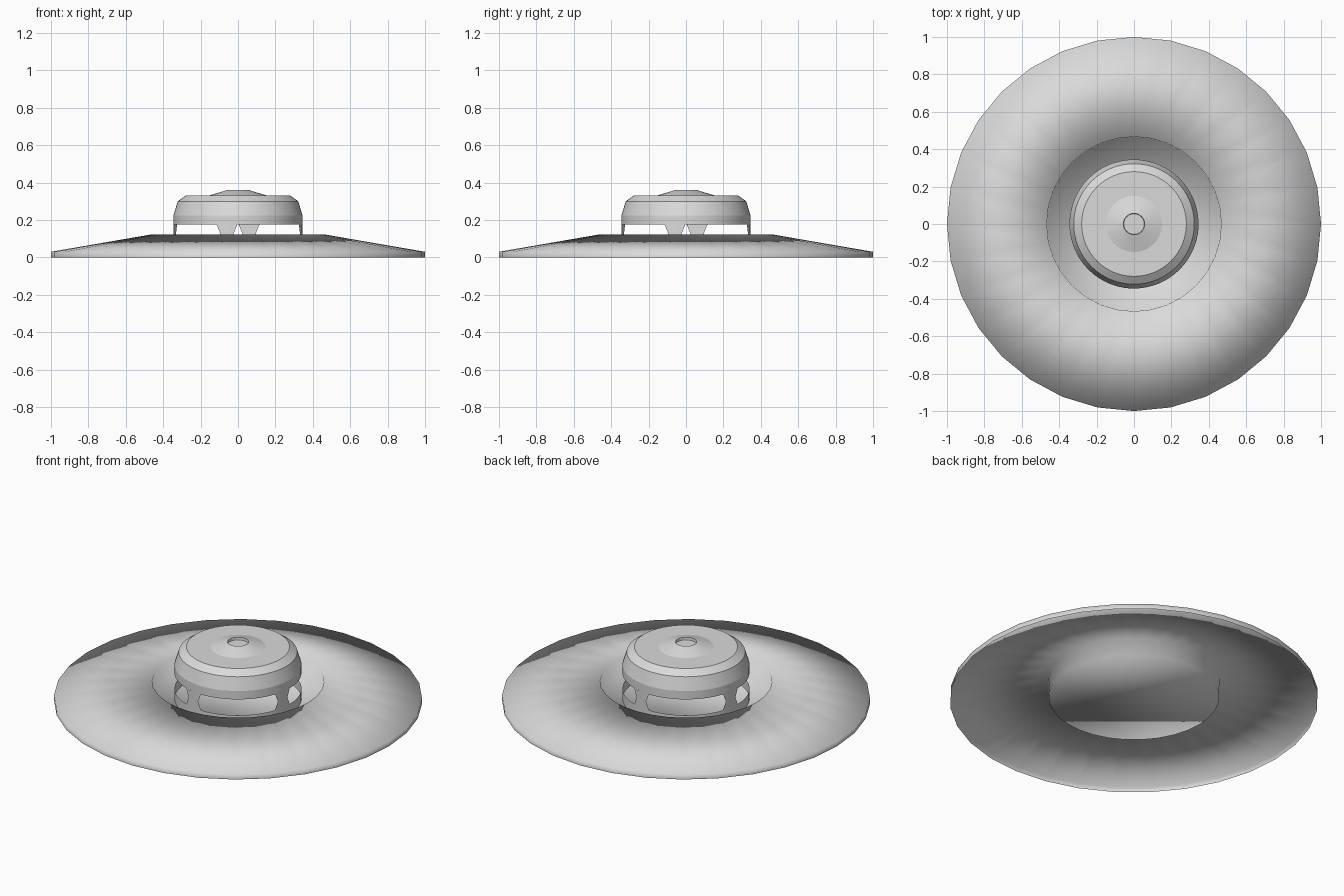
import bpy, bmesh, math

if "Cube" in bpy.data.objects:
    bpy.data.objects.remove(bpy.data.objects["Cube"])

SEG = 32

hull = bpy.data.materials.new("light_grey_metal")
hull.diffuse_color = (0.7, 0.7, 0.7, 1)
hull.use_nodes = True
hull.node_tree.nodes["Principled BSDF"].inputs["Base Color"].default_value = hull.diffuse_color


def finish(name, bm, recalc, angle=None):
    """Turn a bmesh into a smooth shaded object."""
    if recalc:
        bmesh.ops.recalc_face_normals(bm, faces=bm.faces)
    me = bpy.data.meshes.new(name)
    bm.to_mesh(me)
    bm.free()
    me.materials.append(hull)
    ob = bpy.data.objects.new(name, me)
    bpy.context.collection.objects.link(ob)
    bpy.ops.object.select_all(action='DESELECT')
    ob.select_set(True)
    bpy.context.view_layer.objects.active = ob
    if angle is None:
        bpy.ops.object.shade_smooth()
    else:
        bpy.ops.object.shade_smooth_by_angle(angle=math.radians(angle))
    return ob


def lathe(name, profile, cap_end=False, angle=None, seg=SEG):
    """Revolve (radius, z) points, listed from outside to inside, around z."""
    bm = bmesh.new()
    rings = []
    for r, z in profile:
        rings.append([bm.verts.new((r * math.cos(2 * math.pi * i / seg),
                                    r * math.sin(2 * math.pi * i / seg), z))
                      for i in range(seg)])
    for a, b in zip(rings, rings[1:]):
        for i in range(seg):
            j = (i + 1) % seg
            bm.faces.new((a[i], a[j], b[j], b[i]))
    if cap_end:
        bm.faces.new(rings[-1])
    return finish(name, bm, False, angle)


# Saucer: thin shell with rim wall, sloping top and sunken round pit
lathe("saucer_plate", [(1.0, 0.0), (1.0, 0.03), (0.467, 0.122), (0.463, 0.02)],
      cap_end=True)

# Cabin: lower wall below the windows, standing in the pit
lathe("cabin_lower_wall", [(0.345, 0.02), (0.345, 0.08)], angle=25, seg=64)

# Cabin: upper wall and roof above the windows
lathe("cabin_roof", [(0.345, 0.175), (0.345, 0.225), (0.322, 0.30),
                     (0.28, 0.33), (0.15, 0.33)], cap_end=True, angle=15, seg=64)

# Hatch: low cone on the roof with a shallow recess
lathe("roof_hatch", [(0.15, 0.332), (0.057, 0.36), (0.055, 0.345)],
      cap_end=True, angle=15)

# Four pillars between the windows, narrowest at mid height
bm = bmesh.new()
for k in range(4):
    mid = math.radians(-100 + 90 * k)
    rows = []
    for z, half in ((0.08, 9.3), (0.127, 6.0), (0.175, 9.3)):
        rows.append([bm.verts.new((0.345 * math.cos(mid + math.radians(half) * s),
                                   0.345 * math.sin(mid + math.radians(half) * s), z))
                     for s in (-1, -0.33, 0.33, 1)])
    for a, b in zip(rows, rows[1:]):
        for i in range(3):
            bm.faces.new((a[i], a[i + 1], b[i + 1], b[i]))
finish("window_pillars", bm, False, 25)
